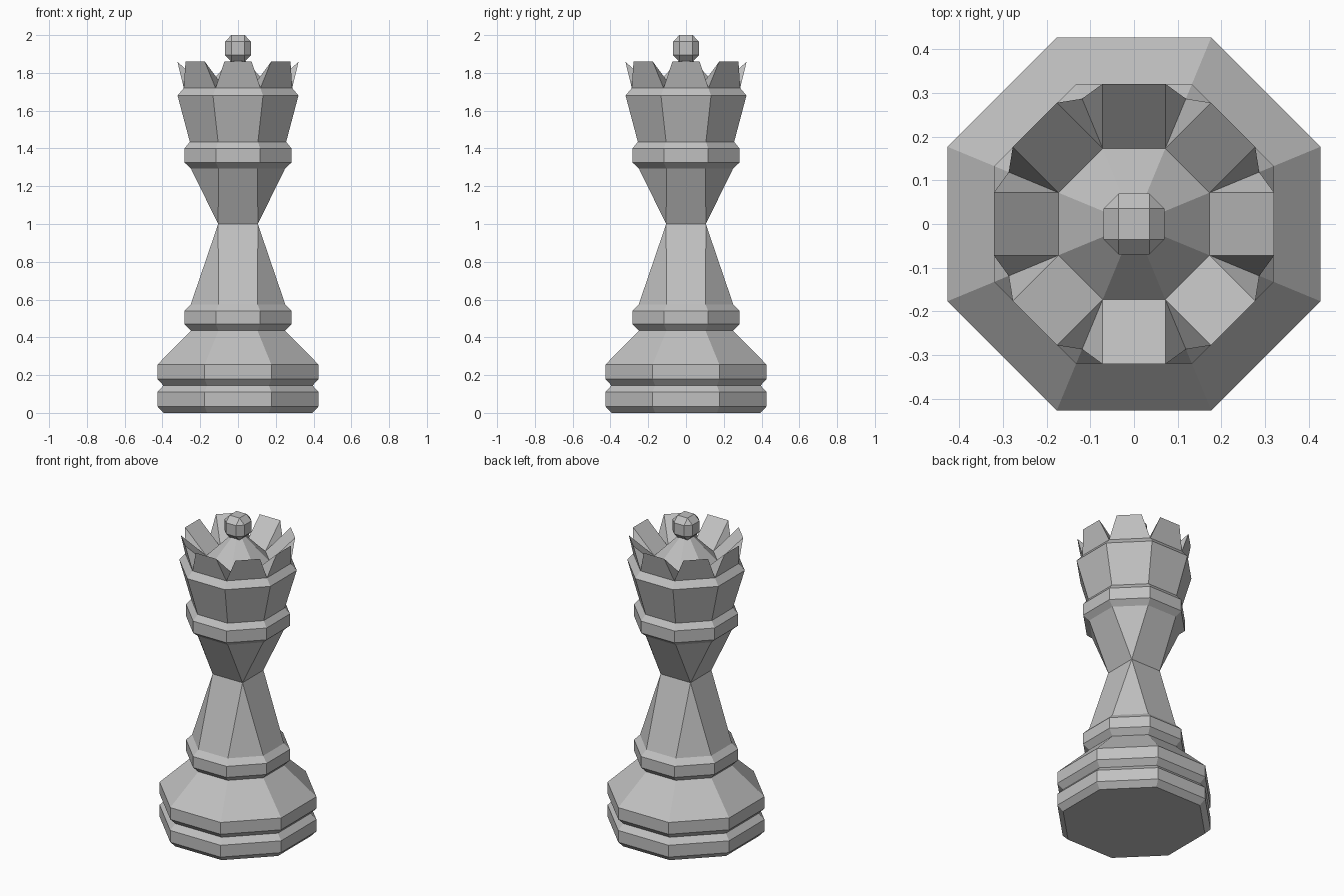
import bpy, bmesh, math
from mathutils import Vector

cube = bpy.data.objects.get("Cube")
if cube:
    bpy.data.objects.remove(cube, do_unlink=True)

GREY = (0.53, 0.53, 0.53, 1)
mat = bpy.data.materials.new("plain_grey")
mat.use_nodes = True
mat.diffuse_color = GREY
bsdf = mat.node_tree.nodes["Principled BSDF"]
bsdf.inputs["Base Color"].default_value = GREY

OCT = math.tan(math.pi / 8)


def ring(bm, a, z, h=None):
    """Octagon ring with apothem a; h is the half length of its axis-facing sides."""
    h = a * OCT if h is None else h
    pts = [(h, -a), (a, -h), (a, h), (h, a), (-h, a), (-a, h), (-a, -h), (-h, -a)]
    return [bm.verts.new((x, y, z)) for x, y in pts]


def skin(bm, rings):
    """Join neighbouring rings with side faces."""
    for lo, hi in zip(rings, rings[1:]):
        for i in range(8):
            j = (i + 1) % 8
            bm.faces.new((lo[i], lo[j], hi[j], hi[i]))


def finish(bm, name):
    bmesh.ops.remove_doubles(bm, verts=bm.verts, dist=0.0005)
    mesh = bpy.data.meshes.new(name)
    bm.to_mesh(mesh)
    bm.free()
    mesh.materials.append(mat)
    obj = bpy.data.objects.new(name, mesh)
    bpy.context.collection.objects.link(obj)
    return obj


# Two-tier base with sloping shoulder
bm = bmesh.new()
rings = [ring(bm, a, z) for a, z in [
    (0.395, 0), (0.427, 0.035), (0.427, 0.11), (0.395, 0.145),
    (0.427, 0.18), (0.427, 0.255), (0.25, 0.435)]]
skin(bm, rings)
bm.faces.new(rings[0][::-1])
finish(bm, "base")

# Stem with two collars, pinched to a square waist
bm = bmesh.new()
lower = [ring(bm, a, z) for a, z in [
    (0.25, 0.435), (0.283, 0.47), (0.283, 0.54), (0.25, 0.575)]]
waist = ring(bm, 0.105, 1.0, h=0.105)
upper = [ring(bm, a, z) for a, z in [
    (0.25, 1.295), (0.283, 1.325), (0.283, 1.4), (0.255, 1.435)]]
skin(bm, lower + [waist] + upper)
finish(bm, "stem")

# Flared head with bevelled rim, eight pointed teeth and a cone inside
bm = bmesh.new()
rim = ring(bm, 0.287, 1.72)
skin(bm, [ring(bm, 0.255, 1.435), ring(bm, 0.32, 1.68), rim])
floor = ring(bm, 0.173, 1.72)
skin(bm, [floor, ring(bm, 0.035, 1.87)])
for i in range(8):
    j = (i + 1) % 8
    mid = (rim[i].co + rim[j].co) / 2
    out = Vector((mid.x, mid.y, 0)).normalized()
    side = Vector((-out.y, out.x, 0)) * 0.072
    centre = out * 0.321 + Vector((0, 0, 1.86))
    p, q = bm.verts.new(centre - side), bm.verts.new(centre + side)
    bm.faces.new((rim[i], rim[j], q, p))
    bm.faces.new((p, q, floor[j], floor[i]))
    bm.faces.new((rim[i], p, floor[i]))
    bm.faces.new((q, rim[j], floor[j]))
finish(bm, "crown")

# Bevelled cube finial
bm = bmesh.new()
bmesh.ops.create_cube(bm, size=0.14)
bmesh.ops.bevel(bm, geom=bm.edges[:], offset=0.035, segments=1, affect='EDGES')
finial = finish(bm, "finial")
finial.location.z = 1.93
